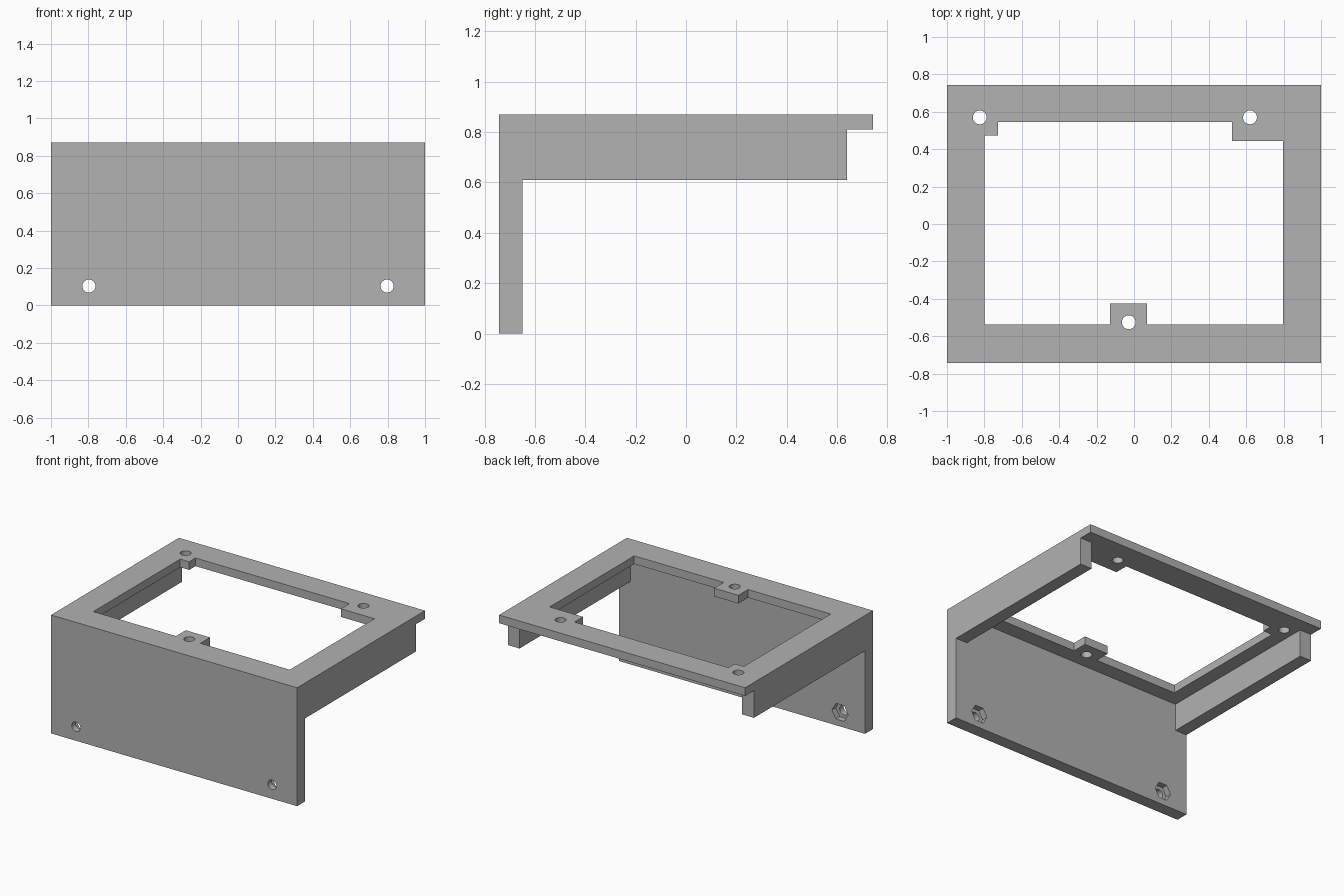
import bpy, bmesh
from math import cos, sin, tau
from mathutils import Vector

cube = bpy.data.objects.get("Cube")
if cube:
    bpy.data.objects.remove(cube, do_unlink=True)

HEIGHT, DEPTH = 0.87, 0.742      # overall height and half depth
PLATE_Z, RAIL_Z = 0.81, 0.61     # undersides of the plate and the rails
WALL_Y, RAIL_Y = -0.65, 0.64     # back of the front wall, back end of the rails
RAIL_X = 0.905                   # inner face of the rails

grey = bpy.data.materials.new("plain grey")
grey.use_nodes = True
colour = (0.445, 0.445, 0.445, 1)
grey.diffuse_color = colour
grey.node_tree.nodes["Principled BSDF"].inputs["Base Color"].default_value = colour


def prism(name, outline, offset):
    """Extrude a closed 3D outline along an offset."""
    bm = bmesh.new()
    face = bm.faces.new([bm.verts.new(p) for p in outline])
    made = bmesh.ops.extrude_face_region(bm, geom=[face], use_keep_orig=True)
    verts = [g for g in made["geom"] if isinstance(g, bmesh.types.BMVert)]
    bmesh.ops.translate(bm, verts=verts, vec=Vector(offset))
    bmesh.ops.recalc_face_normals(bm, faces=bm.faces)
    mesh = bpy.data.meshes.new(name)
    bm.to_mesh(mesh)
    bm.free()
    mesh.materials.append(grey)
    obj = bpy.data.objects.new(name, mesh)
    bpy.context.collection.objects.link(obj)
    return obj


def box(name, x, y, z):
    outline = [(x[0], y[0], z[0]), (x[1], y[0], z[0]), (x[1], y[1], z[0]), (x[0], y[1], z[0])]
    return prism(name, outline, (0, 0, z[1] - z[0]))


def ring(radius, sides):
    return [(radius * cos(tau * i / sides), radius * sin(tau * i / sides)) for i in range(sides)]


# Solid envelope of the bracket
bracket = box("bracket", (-1, 1), (-DEPTH, DEPTH), (0, HEIGHT))

# Space under the rails, between the rails, and behind the rails
cutters = [
    box("under_space", (-1.2, 1.2), (WALL_Y, 1), (-0.1, RAIL_Z)),
    box("rail_channel", (-RAIL_X, RAIL_X), (WALL_Y, 1), (0.4, PLATE_Z)),
    box("rear_space", (-1.2, 1.2), (RAIL_Y, 1), (0.4, PLATE_Z)),
]

# Plate opening, leaving three screw tabs
left, right, front, back = -0.8, 0.797, -0.537, 0.545
opening = [
    (left, front), (-0.128, front), (-0.128, -0.425), (0.07, -0.425), (0.07, front),
    (right, front), (right, 0.445), (0.525, 0.445), (0.525, back),
    (-0.727, back), (-0.727, 0.472), (left, 0.472),
]
cutters.append(prism("opening", [(x, y, 0.7) for x, y in opening], (0, 0, 0.3)))

# Vertical screw holes in the plate
for cx, cy in [(-0.825, 0.57), (0.62, 0.57), (-0.028, -0.525)]:
    outline = [(cx + u, cy + v, 0.7) for u, v in ring(0.037, 32)]
    cutters.append(prism("plate_hole", outline, (0, 0, 0.3)))

# Screw holes through the front wall, with hexagonal nut pockets behind
for cx in (-0.797, 0.797):
    outline = [(cx + u, -0.8, 0.103 + v) for u, v in ring(0.035, 32)]
    cutters.append(prism("wall_hole", outline, (0, 0.3, 0)))
    outline = [(cx + u, WALL_Y - 0.045, 0.103 + v) for u, v in ring(0.066, 6)]
    cutters.append(prism("nut_pocket", outline, (0, 0.2, 0)))

# Carve everything, then discard the cutters
bpy.context.view_layer.objects.active = bracket
for cutter in cutters:
    cutter.hide_render = True
    mod = bracket.modifiers.new("carve", "BOOLEAN")
    mod.operation, mod.solver, mod.object = "DIFFERENCE", "EXACT", cutter
    bpy.ops.object.modifier_apply(modifier=mod.name)
    bpy.data.objects.remove(cutter, do_unlink=True)

# Smooth hole walls, crisp edges elsewhere
bpy.ops.object.select_all(action="DESELECT")
bracket.select_set(True)
bpy.ops.object.shade_smooth_by_angle()
